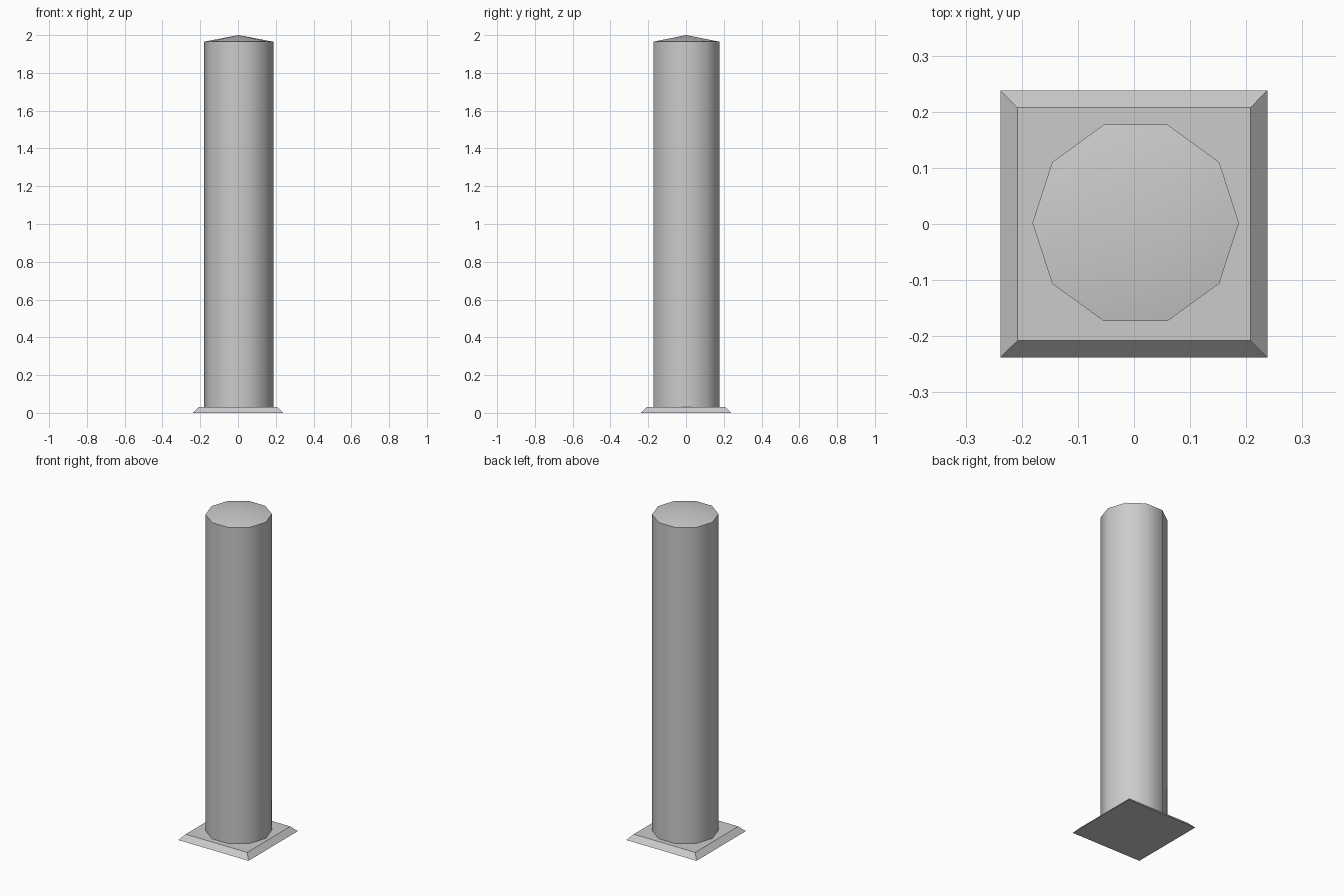
import bpy
import math

cube = bpy.data.objects.get("Cube")
if cube:
    bpy.data.objects.remove(cube, do_unlink=True)

GREY = (0.6, 0.6, 0.6, 1.0)
stone = bpy.data.materials.new("light_grey")
stone.use_nodes = True
stone.diffuse_color = GREY
stone.node_tree.nodes["Principled BSDF"].inputs["Base Color"].default_value = GREY


def add_cone(name, sides, r_bottom, r_top, z_bottom, z_top, x=0, y=0, turn=0, fill="NGON"):
    """Upright cone, frustum or prism between two heights."""
    bpy.ops.mesh.primitive_cone_add(
        vertices=sides, radius1=r_bottom, radius2=r_top, depth=z_top - z_bottom,
        end_fill_type=fill, location=(x, y, (z_bottom + z_top) / 2),
        rotation=(0, 0, turn))
    obj = bpy.context.object
    bpy.ops.object.transform_apply(location=False, rotation=True, scale=False)
    obj.name = name
    obj.data.materials.append(stone)
    return obj


# Square base plate with sloping edges
add_cone("base_plate", 4, 0.238 * math.sqrt(2), 0.208 * math.sqrt(2),
         0, 0.032, turn=math.pi / 4)

# Ten-sided column shaft and its shallow pointed cap, slightly off centre
RADIUS, RIM = 0.184, 1.965
spot = dict(x=0.003, y=0.002, turn=math.pi / 2, fill="NOTHING")
shaft = add_cone("column_shaft", 10, RADIUS, RADIUS, 0.03, RIM, **spot)
bpy.ops.object.shade_smooth_by_angle(angle=math.radians(45))
cap = add_cone("column_cap", 10, RADIUS, 0, RIM, 2.0, **spot)
bpy.ops.object.shade_smooth_by_angle(angle=math.radians(45))
